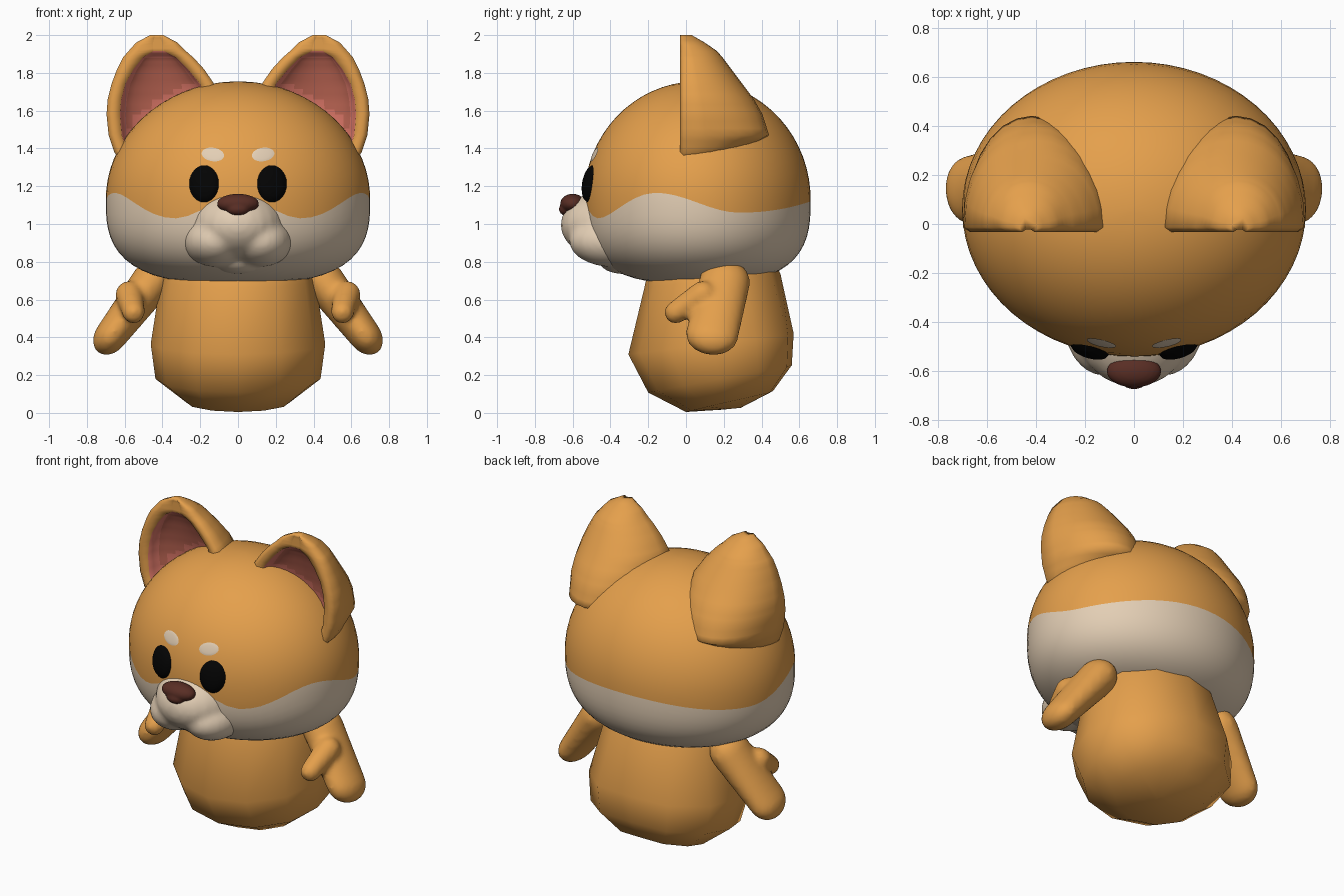
import bpy, bmesh, math
from mathutils import Vector, Matrix

if "Cube" in bpy.data.objects:
    bpy.data.objects.remove(bpy.data.objects["Cube"])


def material(name, rgb):
    m = bpy.data.materials.new(name)
    m.diffuse_color = (*rgb, 1)
    m.use_nodes = True
    m.node_tree.nodes["Principled BSDF"].inputs["Base Color"].default_value = m.diffuse_color
    return m


ORANGE = material("orange_fur", (0.78, 0.35, 0.072))
CREAM = material("cream_fur", (0.77, 0.62, 0.46))
BLACK = material("black", (0.001, 0.001, 0.001))
BROWN = material("nose_brown", (0.10, 0.027, 0.018))
ROSE = material("ear_rose", (0.78, 0.20, 0.15))
DUSK = material("ear_dusky_red", (0.58, 0.15, 0.10))


def finish(name, bm, mats, angle=180, recalc=True):
    bmesh.ops.remove_doubles(bm, verts=bm.verts, dist=0.0005)
    if recalc:
        bmesh.ops.recalc_face_normals(bm, faces=bm.faces)
    me = bpy.data.meshes.new(name)
    bm.to_mesh(me)
    bm.free()
    for m in mats:
        me.materials.append(m)
    ob = bpy.data.objects.new(name, me)
    bpy.context.collection.objects.link(ob)
    bpy.ops.object.select_all(action='DESELECT')
    ob.select_set(True)
    bpy.context.view_layer.objects.active = ob
    bpy.ops.object.shade_smooth_by_angle(angle=math.radians(angle))
    return ob


def loft(bm, rings, mat=lambda i, j: 0):
    """Skin closed rings of equal length and cap both ends."""
    vs = [[bm.verts.new(p) for p in r] for r in rings]
    n = len(rings[0])
    for i in range(len(vs) - 1):
        for j in range(n):
            k = (j + 1) % n
            f = bm.faces.new((vs[i][j], vs[i][k], vs[i + 1][k], vs[i + 1][j]))
            f.material_index = mat(i, j)
    bm.faces.new(vs[0][::-1])
    bm.faces.new(vs[-1])


def blob(bm, center, radii):
    mtx = Matrix.Translation(center) @ Matrix.Diagonal((*radii, 1))
    bmesh.ops.create_uvsphere(bm, u_segments=24, v_segments=16, radius=1, matrix=mtx)


def fuse(ob, voxel=0.016, smooth=5):
    """Melt overlapping volumes into one soft skin."""
    r = ob.modifiers.new("fuse", 'REMESH')
    r.mode, r.voxel_size, r.use_smooth_shade = 'VOXEL', voxel, True
    s = ob.modifiers.new("soften", 'SMOOTH')
    s.factor, s.iterations = 0.5, smooth


def lerp(a, b, t):
    return a + (b - a) * t


def table(rows, x):
    """Interpolate rows keyed by their first value."""
    for a, b in zip(rows, rows[1:]):
        if x <= b[0]:
            t = (x - a[0]) / (b[0] - a[0])
            return [lerp(p, q, t) for p, q in zip(a[1:], b[1:])]
    return list(rows[-1][1:])


# ---- head: egg with a wavy two-colour border running along one mesh row
ZC, UP, DOWN, RX, RY, YC = 1.13, 0.625, 0.447, 0.70, 0.60, 0.06


def head_radius(z):
    s = min(1, abs(z - ZC) / (UP if z > ZC else DOWN))
    n = 2 if z > ZC else 2.9
    return (1 - s ** n) ** (1 / n)


def head_front(x, z):
    return YC - RY * math.sqrt(max(0, head_radius(z) ** 2 - (x / RX) ** 2))


BORDER = [(0, 1.14), (0.5, 1.03), (1.2, 1.165), (1.95, 1.06), (math.pi, 1.12)]


def border(theta):
    for (a, p), (b, q) in zip(BORDER, BORDER[1:]):
        if theta <= b + 1e-6:
            t = (theta - a) / (b - a)
            return lerp(p, q, (1 - math.cos(math.pi * t)) / 2)


COLS, LOW, HIGH = 64, 14, 16
rings = [[] for _ in range(LOW + HIGH + 1)]
for c in range(COLS):
    th = 2 * math.pi * c / COLS
    zb = border(min(th, 2 * math.pi - th))
    ub = math.asin((zb - ZC) / (UP if zb > ZC else DOWN))
    for i in range(LOW + HIGH + 1):
        u = lerp(-1.54, ub, i / LOW) if i <= LOW else lerp(ub, 1.54, (i - LOW) / HIGH)
        z = ZC + (UP if u > 0 else DOWN) * math.sin(u)
        r = head_radius(z)
        rings[i].append((RX * r * math.sin(th), YC - RY * r * math.cos(th), z))
bm = bmesh.new()
loft(bm, rings, lambda i, j: 1 if i < LOW else 0)
finish("head", bm, [ORANGE, CREAM])

# ---- muzzle with two cheeks and a chin
bm = bmesh.new()
blob(bm, (0, -0.37, 0.995), (0.255, 0.295, 0.195))
for s in (1, -1):
    blob(bm, (0.122 * s, -0.385, 0.91), (0.168, 0.235, 0.138))
blob(bm, (0, -0.33, 0.80), (0.14, 0.13, 0.065))
fuse(finish("muzzle", bm, [CREAM]), 0.016, 7)

# ---- nose
bm = bmesh.new()
blob(bm, (0, -0.60, 1.107), (0.112, 0.066, 0.053))
blob(bm, (0, -0.628, 1.078), (0.06, 0.045, 0.036))
fuse(finish("nose", bm, [BROWN]), 0.008, 3)


# ---- eyes and brows: oval patches hugging the head
def patch(name, cx, cz, rx, rz, tilt, bulge, mat):
    bm = bmesh.new()
    n, steps, prev = 28, 6, None
    for k in range(steps + 1):
        r = max(k / steps, 0.001)
        ring = []
        for j in range(n):
            a = 2 * math.pi * j / n
            px, pz = rx * r * math.cos(a), rz * r * math.sin(a)
            x = cx + px * math.cos(tilt) - pz * math.sin(tilt)
            z = cz + px * math.sin(tilt) + pz * math.cos(tilt)
            lift = 0.004 + bulge * math.sqrt(max(0, 1 - r * r))
            ring.append(bm.verts.new((x, head_front(x, z) - lift, z)))
        if prev:
            for j in range(n):
                q = (j + 1) % n
                bm.faces.new((prev[j], ring[j], ring[q], prev[q]))
        else:
            bm.faces.new(ring)
        prev = ring
    bm.normal_update()
    bad = [f for f in bm.faces if f.normal.y > 0]
    bmesh.ops.reverse_faces(bm, faces=bad)
    finish(name, bm, [mat], recalc=False)


for s, side in ((1, "left"), (-1, "right")):
    patch("eye_" + side, 0.18 * s, 1.213, 0.078, 0.098, 0, 0.028, BLACK)
    patch("brow_" + side, 0.133 * s, 1.368, 0.06, 0.036, 0.15 * s, 0.003, CREAM)

# ---- ears: half-round shells, soft rim in front and a hollow lining
# z, inner edge, outer edge, back depth, lining edges, lining depth
EAR = [(1.33, 0.28, 0.62, 0.14, 0.34, 0.55, 0.06),
       (1.38, 0.22, 0.655, 0.29, 0.28, 0.585, 0.12),
       (1.47, 0.15, 0.685, 0.44, 0.21, 0.615, 0.15),
       (1.58, 0.115, 0.696, 0.405, 0.18, 0.625, 0.14),
       (1.66, 0.11, 0.69, 0.36, 0.175, 0.618, 0.125),
       (1.74, 0.125, 0.67, 0.30, 0.20, 0.597, 0.10),
       (1.82, 0.18, 0.64, 0.24, 0.265, 0.553, 0.07),
       (1.88, 0.235, 0.61, 0.195, 0.325, 0.505, 0.04),
       (1.915, 0.275, 0.58, 0.165, 0.39, 0.45, 0.0),
       (1.96, 0.32, 0.54, 0.10, 0.40, 0.45, 0.0),
       (2.00, 0.395, 0.465, 0.03, 0.42, 0.44, 0.0)]
FRONT, NB, NI = -0.033, 14, 12


def ear_ring(z, s):
    a, b, d, la, lb, ld = table(EAR, z)
    soft = min(0.02, (d - FRONT) / 4)
    pts = []
    for k in range(NB + 1):                       # back shell
        t = math.pi * k / NB
        y0 = FRONT + soft
        pts.append((s * ((a + b) / 2 - (b - a) / 2 * math.cos(t)),
                    y0 + (d - y0) * math.sin(t) ** 0.9, z))
    pts.append((s * lerp(b, lb, 0.4), FRONT, z))  # rim
    for k in range(NI + 1):                       # lining
        t = math.pi * k / NI
        pts.append((s * ((la + lb) / 2 + (lb - la) / 2 * math.cos(t)),
                    FRONT + soft * 0.7 + ld * math.sin(t), z))
    pts.append((s * lerp(a, la, 0.4), FRONT, z))  # rim
    return pts


def ear_color(i, j):
    k = j - (NB + 2)
    if 0 <= k < NI and heights[i] < 1.91:
        return 2 if 2 <= k < NI - 2 and heights[i] < 1.87 else 1
    return 0


heights = []
for p, q in zip(EAR, EAR[1:]):
    heights += [p[0], lerp(p[0], q[0], 0.33), lerp(p[0], q[0], 0.67)]
heights.append(EAR[-1][0])
for s, side in ((1, "left"), (-1, "right")):
    bm = bmesh.new()
    loft(bm, [ear_ring(z, s) for z in heights], ear_color)
    for f in bm.faces:                            # rose hem along the head
        c = f.calc_center_median()
        top = ZC + UP * math.sqrt(max(0, 1 - (c.x / RX) ** 2))
        if f.material_index == 2 and c.z < top + 0.035:
            f.material_index = 1
    finish("ear_" + side, bm, [ORANGE, ROSE, DUSK])

# ---- body: coarse twelve-sided barrel leaning slightly, squarer at the back
# mid height, half width, front y, back y, tilt
BODY = [(0.022, 0.05, 0.19, 0.29, 0.1), (0.06, 0.28, 0.0, 0.46, 0.24),
        (0.18, 0.437, -0.20, 0.56, 0.19), (0.365, 0.462, -0.305, 0.57, 0.126),
        (0.70, 0.41, -0.22, 0.50, 0.1), (0.85, 0.36, -0.18, 0.44, 0.0)]
rings = []
for z, rx, yf, yb, tilt in BODY:
    ry, yc = (yb - yf) / 2, (yf + yb) / 2
    ring = []
    for k in range(12):
        sx, cy = math.sin(k * math.pi / 6), -math.cos(k * math.pi / 6)
        n = 2.8 if cy > 0.01 and z < 0.5 else 2
        g = (abs(sx) ** n + abs(cy) ** n) ** (-1 / n)
        ring.append((rx * sx * g, yc + ry * cy * g, z + tilt * ry * cy))
    rings.append(ring)
bm = bmesh.new()
loft(bm, rings)
finish("body", bm, [ORANGE])


# ---- arms: flattened mitten with a thumb
def limb(bm, a, b, thin_a, thin_b, wide_a, wide_b, n=20):
    a, b = Vector(a), Vector(b)
    axis = (b - a).normalized()
    thin = axis.cross(Vector((0, 1, 0))).normalized()
    wide = axis.cross(thin)
    rings = []
    for end, k in [(0, i) for i in range(6)] + [(1, i) for i in range(6)]:
        u = math.pi / 2 * (k / 5 - 1 if end == 0 else k / 5) * 0.97
        base, ta, wa = (a, thin_a, wide_a) if end == 0 else (b, thin_b, wide_b)
        c = base + axis * math.sin(u) * (ta + wa) / 2
        rings.append([c + (thin * ta * math.cos(t) + wide * wa * math.sin(t)) * math.cos(u)
                      for t in (2 * math.pi * j / n for j in range(n))])
    loft(bm, rings)


for s, side in ((1, "left"), (-1, "right")):
    bm = bmesh.new()
    limb(bm, (0.455 * s, 0.205, 0.695), (0.672 * s, 0.137, 0.41), 0.11, 0.086, 0.135, 0.14)
    limb(bm, (0.575 * s, 0.09, 0.625), (0.553 * s, -0.055, 0.532), 0.075, 0.06, 0.075, 0.06)
    fuse(finish("arm_" + side, bm, [ORANGE]), 0.016, 6)
